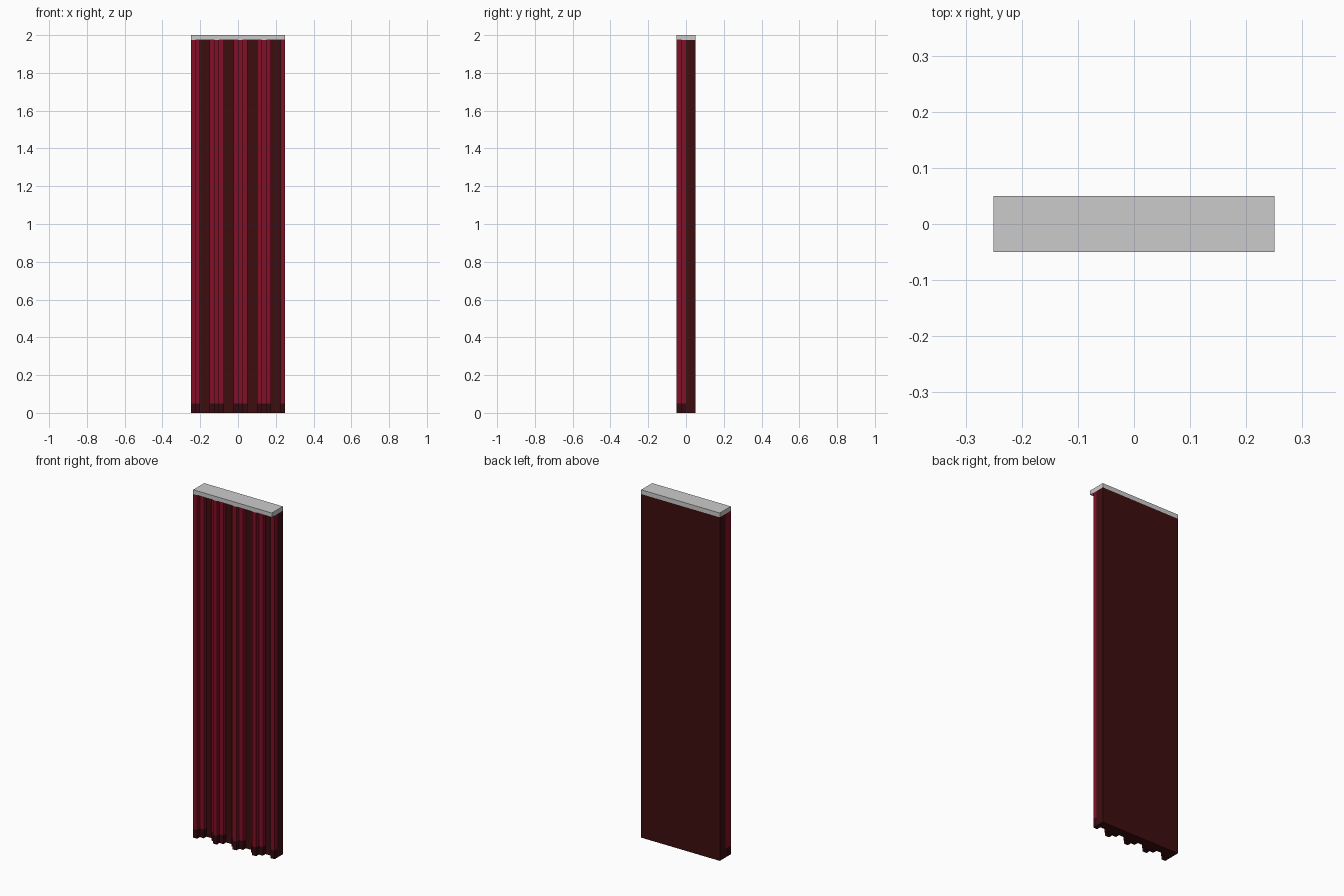
import bpy, bmesh

if "Cube" in bpy.data.objects:
    bpy.data.objects.remove(bpy.data.objects["Cube"])

U = 0.025                      # block unit
W, D, H = 0.5, 0.1, 2.0
TOP = H - U                    # underside of the rail
HEM = 2 * U


def material(name, rgb):
    m = bpy.data.materials.new(name)
    m.diffuse_color = (*rgb, 1)
    m.use_nodes = True
    m.node_tree.nodes["Principled BSDF"].inputs["Base Color"].default_value = m.diffuse_color
    return m


RED = material("crimson_cloth", (0.22, 0.005, 0.02))
DARK = material("dark_maroon_cloth", (0.048, 0.0042, 0.005))
HEM_RED = material("hem_maroon", (0.035, 0.003, 0.005))
GREY = material("rail_grey", (0.6, 0.6, 0.6))


def prism(name, outline, z0, z1, mat):
    """Extrude a flat outline (counter-clockwise from above) from z0 to z1."""
    bm = bmesh.new()
    face = bm.faces.new([bm.verts.new((x, y, z0)) for x, y in outline])
    top = bmesh.ops.extrude_face_region(bm, geom=[face])["geom"]
    for v in top:
        if isinstance(v, bmesh.types.BMVert):
            v.co.z = z1
    bmesh.ops.recalc_face_normals(bm, faces=bm.faces)
    me = bpy.data.meshes.new(name)
    bm.to_mesh(me)
    bm.free()
    me.materials.append(mat)
    ob = bpy.data.objects.new(name, me)
    bpy.context.collection.objects.link(ob)
    return ob


def rect(x0, x1, y0, y1):
    return [(x0, y0), (x1, y0), (x1, y1), (x0, y1)]


# Rail and flat backing cloth
prism("rail", rect(-W / 2, W / 2, -D / 2, D / 2), TOP, H, GREY)
prism("backing_cloth", rect(-W / 2, W / 2, 0, D / 2), 0, TOP, DARK)

# Stepped folds: a proud centre strip with a shallower strip either side,
# repeating every five units and trimmed by the cloth edges
for i in range(5):
    pts = []
    for k, depth in ((-1, U), (0, 2 * U), (1, U)):
        col = i * 5 + k
        if 0 <= col < 20:
            x = -W / 2 + col * U
            pts += [(x, -depth), (x + U, -depth)]
    if not pts:
        continue
    outline = pts + [(pts[-1][0], 0), (pts[0][0], 0)]
    prism(f"fold_{i + 1}", outline, HEM, TOP, RED)
    prism(f"fold_hem_{i + 1}", outline, 0, HEM, HEM_RED)
